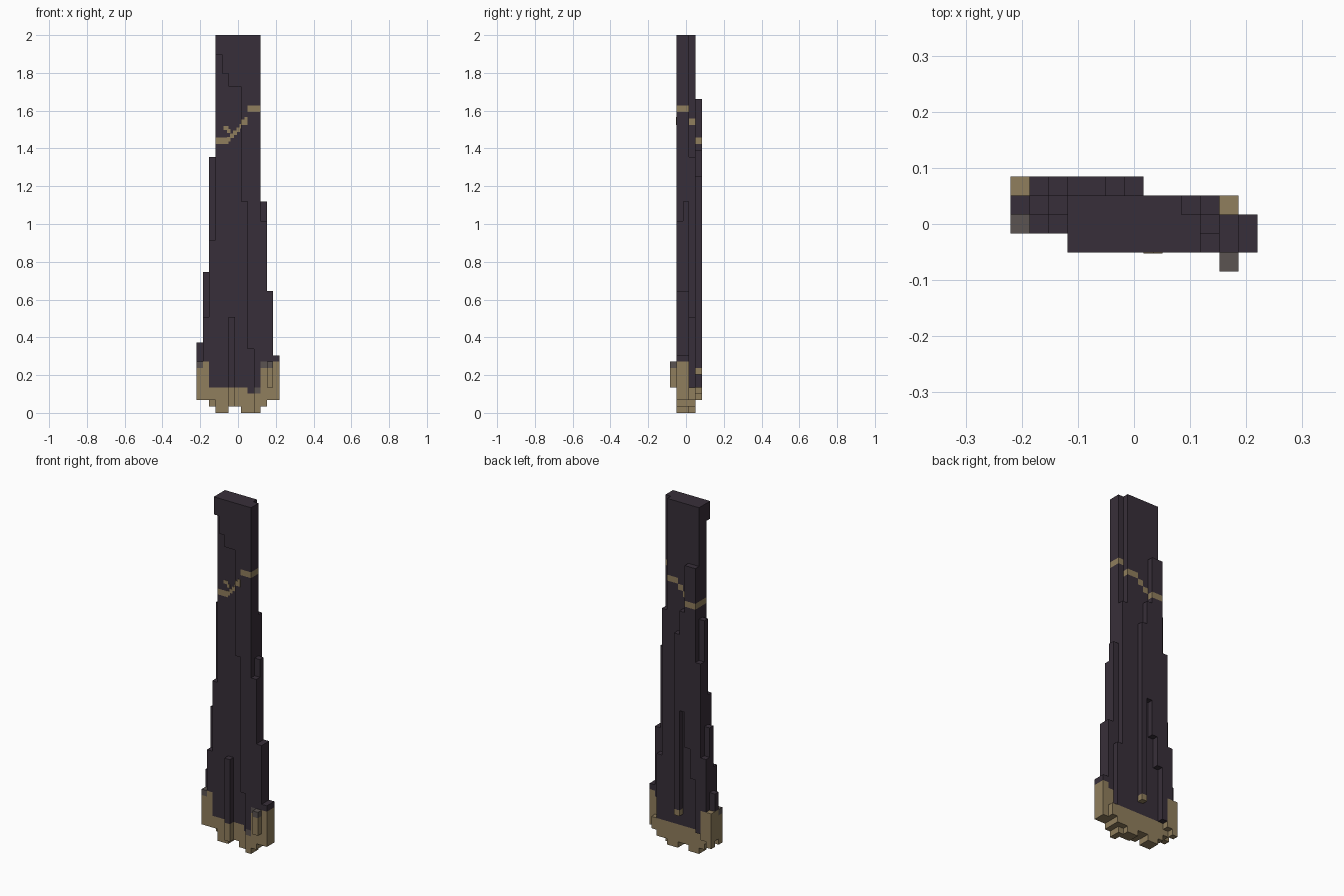
import bpy
import bmesh
from mathutils import Vector

cube = bpy.data.objects.get("Cube")
if cube:
    bpy.data.objects.remove(cube, do_unlink=True)

UNIT = 2 / 59  # edge of one block
ORIGIN = Vector((-6.5, -2.5, 0))


def material(name, rgb):
    mat = bpy.data.materials.new(name)
    mat.use_nodes = True
    color = (*rgb, 1)
    mat.diffuse_color = color
    mat.node_tree.nodes["Principled BSDF"].inputs["Base Color"].default_value = color
    return mat


DARK, GOLD, TAUPE = range(3)
materials = [
    material("dark plum", (0.039, 0.028, 0.041)),
    material("dull gold", (0.28, 0.21, 0.11)),
    material("taupe", (0.105, 0.088, 0.083)),
]

# Each layer, front to back: first column, then bottoms and tops per column
layers = {
    "front_stud": (0, 11, [4], [8]),
    "front_slab": (1, 3, [56, 53, 51, 51, 33, 10, 0, 1, 2, 2],
                   [59] * 7 + [30, 19, 9]),
    "front_rib": (1, 5, [1], [15]),
    "middle_slab": (2, 0, [2, 2, 2, 0, 0, 1, 1, 0, 0, 0, 1, 2, 2],
                    [8, 15, 27] + [59] * 7 + [33, 19, 9]),
    "back_slab": (3, 0, [3, 2, 1, 0, 0, 1, 1, 0, 0, 1, 1, 2],
                  [11, 22, 40] + [59] * 6 + [40, 15, 4]),
    "back_ribs": (4, 0, [2, 3, 4, 13, 18, 24, 6],
                  [8, 17, 33, 49, 49, 41, 37]),
}

# Height of the gold base in every column
gold_height = [8, 8, 4, 4, 4, 4, 4, 4, 3, 3, 7, 7, 8]

# Blocks of the gold vein that winds around the shaft
vein = {(8, 1, 47), (9, 1, 47), (9, 2, 47), (8, 3, 45), (7, 3, 45),
        (6, 3, 44), (5, 3, 43), (3, 4, 42), (4, 4, 42),
        (3, 2, 42), (4, 2, 42), (3, 3, 42), (6, 4, 6)}
worn = {(10, 1, 7), (11, 1, 7), (11, 0, 7), (9, 1, 3), (0, 2, 7)}


def block_color(cell):
    col, row, level = cell
    if cell in worn:
        return TAUPE
    base = gold_height[col]
    if row > 2 and col > 1:
        base = 4
    return GOLD if cell in vein or level < base else DARK


def layer_cells(layer):
    row, first, bottoms, tops = layer
    return {(first + i, row, level)
            for i, (low, high) in enumerate(zip(bottoms, tops))
            for level in range(low, high)}


cells_by_part = {name: layer_cells(layer) for name, layer in layers.items()}
solid = set().union(*cells_by_part.values())


def add_object(name, bm):
    mesh = bpy.data.meshes.new(name)
    bm.to_mesh(mesh)
    bm.free()
    for mat in materials:
        mesh.materials.append(mat)
    bpy.context.collection.objects.link(bpy.data.objects.new(name, mesh))


def build_part(name, cells):
    """Make the outer faces of a layer and merge the flat ones."""
    bm = bmesh.new()
    for cell in sorted(cells):
        for axis in range(3):
            for side in (0, 1):
                beside = list(cell)
                beside[axis] += 2 * side - 1
                if tuple(beside) in solid:
                    continue
                corners = []
                for a, b in ((0, 0), (1, 0), (1, 1), (0, 1)):
                    point = Vector(cell)
                    point[axis] += side
                    point[(axis + 1) % 3] += a
                    point[(axis + 2) % 3] += b
                    corners.append(bm.verts.new((point + ORIGIN) * UNIT))
                face = bm.faces.new(corners if side else corners[::-1])
                face.material_index = block_color(cell)
    bmesh.ops.remove_doubles(bm, verts=bm.verts, dist=UNIT / 100)
    bmesh.ops.dissolve_limit(bm, angle_limit=0.01, verts=bm.verts,
                             edges=bm.edges, delimit={'MATERIAL'})
    add_object(name, bm)


for part, cells in cells_by_part.items():
    build_part(part, cells)


def add_plate(name, col, row, level, width, height, color):
    """Thin painted plate on the front of a layer, sized in blocks."""
    bm = bmesh.new()
    bmesh.ops.create_cube(bm, size=1)
    centre = Vector((col + width / 2, row, level + height / 2)) + ORIGIN
    for vert in bm.verts:
        x, y, z = vert.co
        vert.co = (centre + Vector((x * width, y / 8, z * height))) * UNIT
    for face in bm.faces:
        face.material_index = color
    add_object(name, bm)


# Broken diagonal of the vein across the front
for i in range(5):
    add_plate("vein_step", 4.75 + i / 2, 2, 42.4 + i / 2, 0.6, 0.7, GOLD)
add_plate("vein_branch", 4.2, 2, 44.2, 0.8, 0.6, GOLD)
add_plate("vein_branch_tip", 4.8, 2, 43.7, 0.5, 0.6, GOLD)
add_plate("vein_link", 7, 1, 45, 1, 0.8, GOLD)
add_plate("vein_link_top", 7.5, 1, 45.5, 0.5, 0.7, GOLD)
